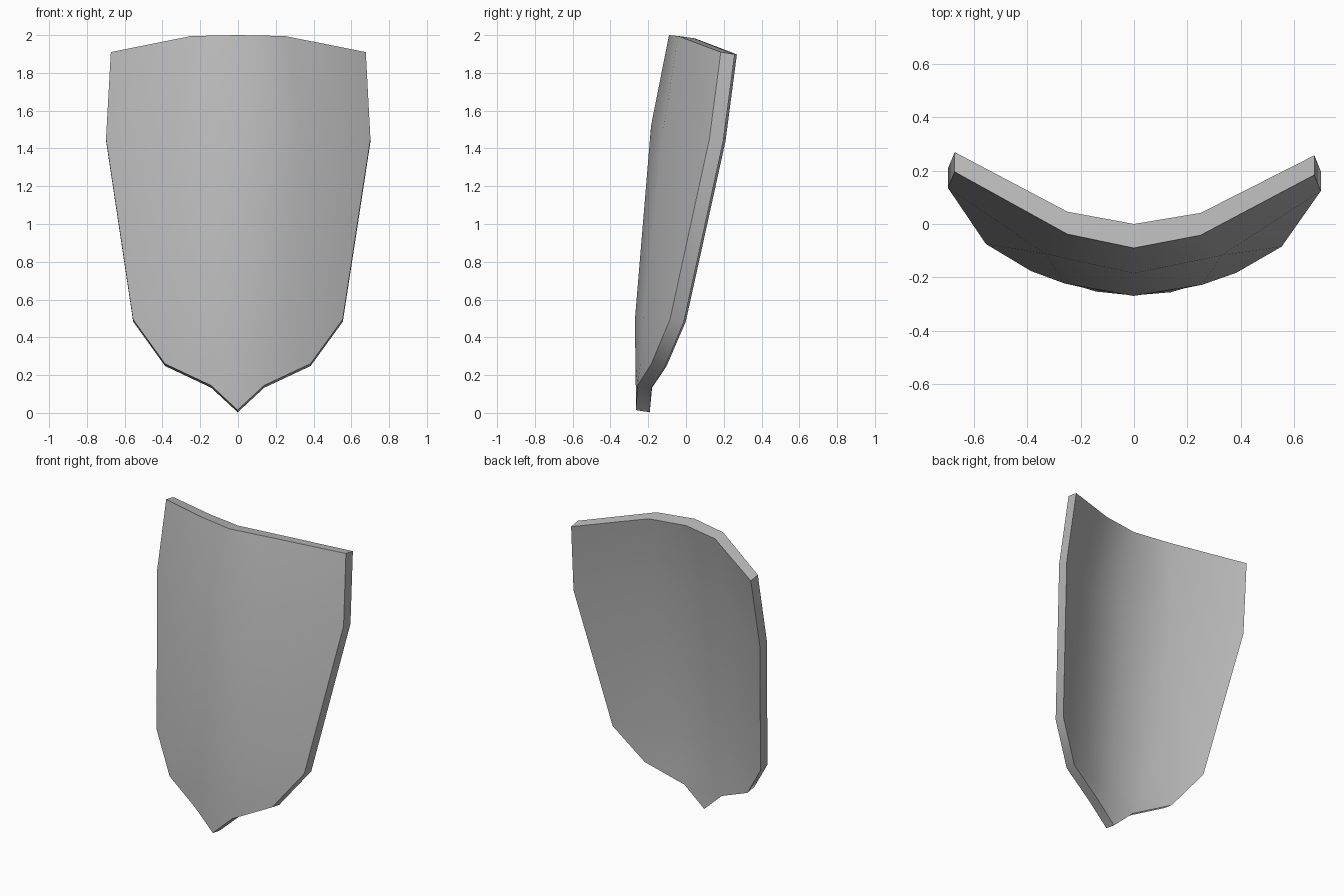
import bpy, bmesh, math
from mathutils import Matrix, Vector

cube = bpy.data.objects.get("Cube")
if cube:
    bpy.data.objects.remove(cube, do_unlink=True)

# Single grey material
grey = bpy.data.materials.new("plain grey")
grey.use_nodes = True
GREY = (0.5, 0.5, 0.5, 1)
grey.diffuse_color = GREY
grey.node_tree.nodes["Principled BSDF"].inputs["Base Color"].default_value = GREY

# Left half of the front face, top row to tip, each row from centre to edge
ROWS = [
    [(0, -0.09, 2.0), (0.25, -0.04, 1.995), (0.675, 0.19, 1.91)],
    [(0, -0.185, 1.52), (0.33, -0.115, 1.51), (0.70, 0.13, 1.45)],
    [(0, -0.27, 0.5), (0.26, -0.225, 0.5), (0.555, -0.08, 0.495)],
    [(0, -0.268, 0.26), (0.19, -0.24, 0.26), (0.385, -0.18, 0.26)],
    [(0, -0.266, 0.145), (0.14, -0.255, 0.145)],
    [(0, -0.265, 0.015)],
]

bm = bmesh.new()
grid = [[bm.verts.new(p) for p in row] for row in ROWS]
for upper, lower in zip(grid, grid[1:]):
    for i in range(len(upper) - 1):
        corners = upper[i:i + 2] + lower[i:i + 2][::-1]
        bm.faces.new(corners)

# Mirror to the other half and weld the centre line
twin = bmesh.ops.duplicate(bm, geom=bm.verts[:] + bm.edges[:] + bm.faces[:])["geom"]
for v in twin:
    if isinstance(v, bmesh.types.BMVert):
        v.co.x *= -1
bmesh.ops.remove_doubles(bm, verts=bm.verts, dist=0.0005)

# Extrude backwards, thicker towards the top centre
back = bmesh.ops.extrude_face_region(bm, geom=bm.faces[:], use_keep_orig=True)["geom"]
for v in back:
    if isinstance(v, bmesh.types.BMVert):
        middle = 1 - abs(v.co.x) / 0.7
        v.co += Vector((0, 0.073 + 0.017 * middle * v.co.z / 2, -0.012))
bmesh.ops.recalc_face_normals(bm, faces=bm.faces)
bmesh.ops.rotate(bm, verts=bm.verts, matrix=Matrix.Rotation(math.radians(-0.5), 3, 'Z'))

mesh = bpy.data.meshes.new("shield_plate")
bm.to_mesh(mesh)
bm.free()
mesh.materials.append(grey)
shield = bpy.data.objects.new("shield_plate", mesh)
bpy.context.collection.objects.link(shield)

# Smooth faces with sharp rim edges
bpy.ops.object.select_all(action='DESELECT')
shield.select_set(True)
bpy.context.view_layer.objects.active = shield
bpy.ops.object.shade_smooth_by_angle(angle=math.radians(30))
